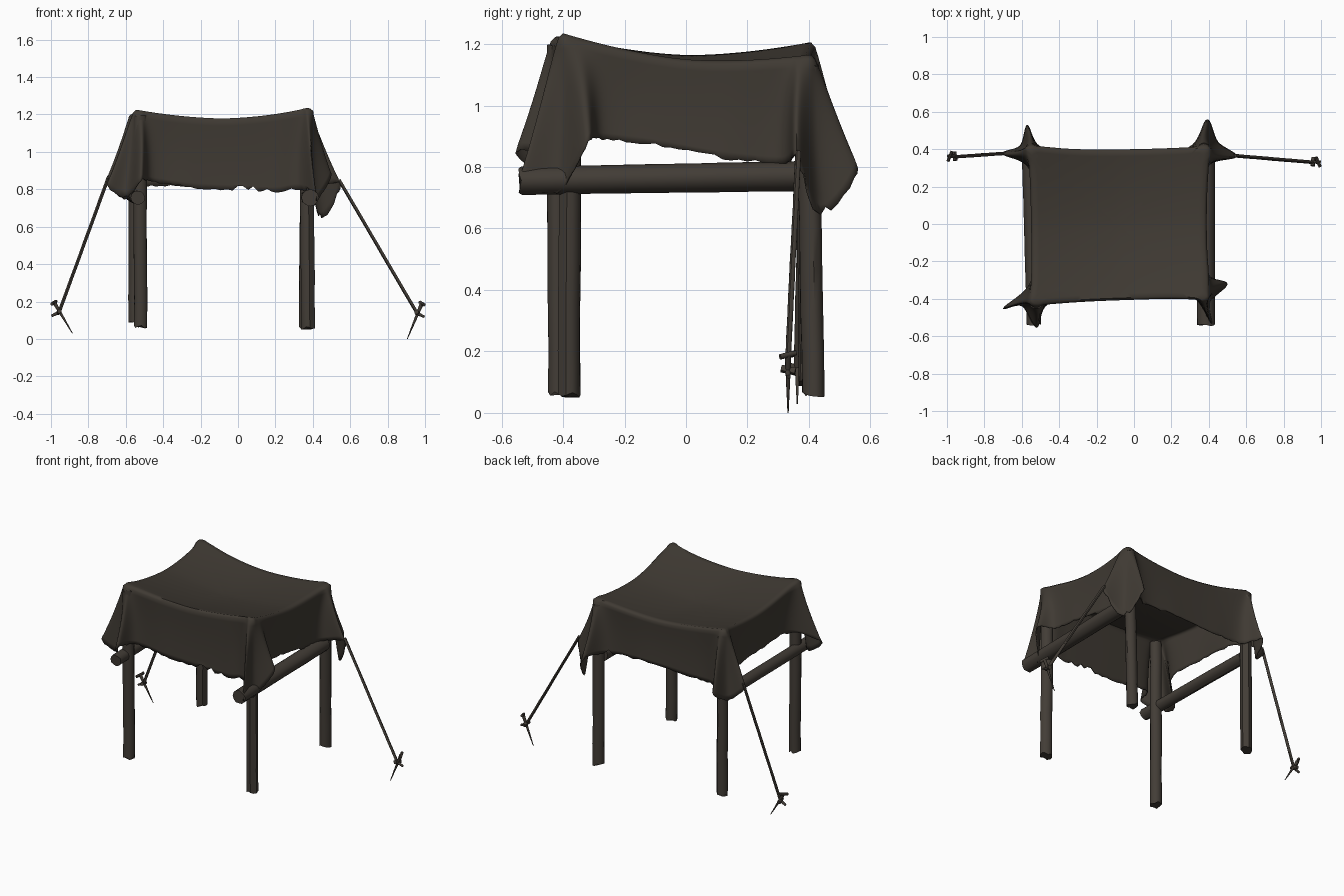
import bpy, bmesh, math, random
from mathutils import Vector

if "Cube" in bpy.data.objects:
    bpy.data.objects.remove(bpy.data.objects["Cube"])

random.seed(4)


def material(name, rgb):
    m = bpy.data.materials.new(name)
    m.diffuse_color = (*rgb, 1)
    m.use_nodes = True
    m.node_tree.nodes["Principled BSDF"].inputs["Base Color"].default_value = m.diffuse_color
    return m


CLOTH = material("dark brown cloth", (0.050, 0.042, 0.033))
WOOD = material("dark brown wood", (0.055, 0.046, 0.037))


def finish(name, bm, mat, angle=45):
    bmesh.ops.recalc_face_normals(bm, faces=bm.faces)
    me = bpy.data.meshes.new(name)
    bm.to_mesh(me)
    bm.free()
    ob = bpy.data.objects.new(name, me)
    bpy.context.collection.objects.link(ob)
    me.materials.append(mat)
    bpy.ops.object.select_all(action='DESELECT')
    ob.select_set(True)
    bpy.context.view_layer.objects.active = ob
    bpy.ops.object.shade_smooth_by_angle(angle=math.radians(angle))
    return ob


def rod(name, a, b, r0, r1=None, sides=10, rows=8, rough=0.0, ragged=0.0, mat=WOOD):
    """Log, rope or spike from a to b with optional roughness and ragged ends."""
    a, b = Vector(a), Vector(b)
    r1 = r0 if r1 is None else r1
    d = (b - a).normalized()
    side = d.cross(Vector((0.3, 1, 0.2))).normalized()
    other = d.cross(side)
    shape = [1 + random.uniform(-1, 1) * rough for _ in range(sides)]
    bm = bmesh.new()
    rings = []
    for i in range(rows + 1):
        t = i / rows
        r = r0 + (r1 - r0) * t
        off = Vector((random.uniform(-1, 1), random.uniform(-1, 1), 0)) * rough * r * 0.5
        ring = []
        for k in range(sides):
            w = 2 * math.pi * k / sides
            q = r * shape[k] * (1 + random.uniform(-1, 1) * rough * 0.3)
            p = a.lerp(b, t) + off + (side * math.cos(w) + other * math.sin(w)) * q
            if i in (0, rows):
                p += d * random.uniform(-1, 1) * ragged
            ring.append(bm.verts.new(p))
        rings.append(ring)
    for lo, hi in zip(rings, rings[1:]):
        for k in range(sides):
            n = (k + 1) % sides
            bm.faces.new((lo[k], lo[n], hi[n], hi[k]))
    bm.faces.new(rings[0])
    bm.faces.new(rings[-1])
    return finish(name, bm, mat)


# Posts
for name, a, b in (
        ("front_left_post", (-0.522, -0.415, 0.065), (-0.525, -0.42, 1.19)),
        ("front_right_post", (0.375, -0.38, 0.06), (0.365, -0.375, 1.20)),
        ("back_right_post", (0.362, 0.415, 0.06), (0.37, 0.395, 1.13)),
        ("back_left_post", (-0.55, 0.40, 0.095), (-0.55, 0.395, 1.16))):
    rod(name, a, b, 0.036, rough=0.07, ragged=0.01, sides=12)

# Side rails
rod("right_rail", (0.385, -0.54, 0.755), (0.382, 0.36, 0.77), 0.046, 0.049, rough=0.05, ragged=0.006, sides=12)
rod("left_rail", (-0.535, -0.54, 0.755), (-0.56, 0.36, 0.765), 0.038, rough=0.05, ragged=0.006, sides=12)


# Cloth height over the four posts, sagging between them
def top_z(x, y):
    u = max(-1, min(1, (x + 0.085) / 0.455))
    v = max(-1, min(1, y / 0.40))
    s, t = (u + 1) / 2, (v + 1) / 2
    front = 1.225 * (1 - s) + 1.235 * s
    back = 1.205 * (1 - s) + 1.165 * s
    return front * (1 - t) + back * t - 0.05 * (2 - abs(u) ** 1.7 - abs(v) ** 1.7)


# Hem points on the sides; corners hold rim x, y then hem x, y, z (ear, fold, ear)
sides_hem = [
    [(-0.46, -0.43, 0.84), (-0.25, -0.415, 0.81), (0, -0.405, 0.795), (0.2, -0.40, 0.785), (0.33, -0.405, 0.80)],
    [(0.40, -0.27, 0.89), (0.39, -0.1, 0.87), (0.39, 0.12, 0.83), (0.40, 0.31, 0.81)],
    [(0.29, 0.41, 0.82), (0, 0.40, 0.83), (-0.3, 0.40, 0.82), (-0.5, 0.415, 0.82)],
    [(-0.56, 0.29, 0.88), (-0.55, 0, 0.91), (-0.55, -0.3, 0.91)]]
corners = [
    [(0.37, -0.415, 0.42, -0.545, 0.75), (0.40, -0.40, 0.41, -0.42, 0.72), (0.40, -0.36, 0.50, -0.32, 0.88)],
    [(0.41, 0.37, 0.55, 0.36, 0.83), (0.405, 0.41, 0.45, 0.44, 0.64), (0.37, 0.42, 0.39, 0.56, 0.80)],
    [(-0.55, 0.42, -0.57, 0.53, 0.82), (-0.58, 0.41, -0.61, 0.42, 0.75), (-0.58, 0.38, -0.705, 0.375, 0.85)],
    [(-0.56, -0.40, -0.70, -0.45, 0.83), (-0.555, -0.43, -0.60, -0.44, 0.76), (-0.52, -0.44, -0.52, -0.555, 0.85)]]
ctrl = []
for s, c in zip(sides_hem, corners):
    ctrl += [(x, y, x, y, z) for x, y, z in s] + c


def spline(t):
    i, f = int(t), t - int(t)
    p = [ctrl[(i + k) % len(ctrl)] for k in (-1, 0, 1, 2)]
    return [0.5 * (2 * b + (c - a) * f + (2 * a - 5 * b + 4 * c - d) * f * f
                   + (3 * b - a - 3 * c + d) * f ** 3) for a, b, c, d in zip(*p)]


# Draped cloth: rings across the top, then rows down to a torn hem
SUB, ROWS = 8, 14
loop = [spline(i / SUB) for i in range(len(ctrl) * SUB)]
tear = [random.uniform(-0.007, 0.007) + (random.random() < 0.06) * 0.022 for _ in loop]
cx, cy = -0.085, -0.005
bm = bmesh.new()
rings = []
for k in (0.1, 0.25, 0.4, 0.55, 0.7, 0.82, 0.91, 0.97, 1.0):
    ring = []
    for rx, ry, *_ in loop:
        x, y = cx + (rx - cx) * k, cy + (ry - cy) * k
        ring.append(bm.verts.new((x, y, top_z(x, y) - (0.014 if k == 1 else 0))))
    rings.append(ring)
for j in range(1, ROWS + 1):
    t = j / ROWS
    ring = []
    for n, (rx, ry, hx, hy, hz) in enumerate(loop):
        z0 = top_z(rx, ry) - 0.014
        h = t ** 0.92
        pull = 1 - 0.012 * math.sin(math.pi * t)
        x = cx + (rx + (hx - rx) * h - cx) * pull
        y = cy + (ry + (hy - ry) * h - cy) * pull
        z = z0 + (hz - z0) * t + (tear[n] if j == ROWS else 0)
        ring.append(bm.verts.new((x, y, z)))
    rings.append(ring)
N = len(loop)
for a, b in zip(rings, rings[1:]):
    for i in range(N):
        n = (i + 1) % N
        bm.faces.new((a[i], a[n], b[n], b[i]))
mid = bm.verts.new((cx, cy, top_z(cx, cy)))
for i in range(N):
    bm.faces.new((mid, rings[0][i], rings[0][(i + 1) % N]))
cloth = finish("canopy_cloth", bm, CLOTH, 60)
thick = cloth.modifiers.new("thickness", 'SOLIDIFY')
thick.thickness = 0.005

# Guy ropes with pegs, knots and crossbar heads
for side, top, knot, head, tip in (
        ("left", (-0.69, 0.378, 0.87), (-0.955, 0.36, 0.145), (-0.983, 0.362, 0.195), (-0.885, 0.362, 0.03)),
        ("right", (0.54, 0.365, 0.85), (0.955, 0.33, 0.14), (0.983, 0.332, 0.19), (0.905, 0.332, 0.0))):
    sx = -1 if side == "left" else 1
    rod(side + "_rope", top, knot, 0.0095, sides=8, rows=12, rough=0.12)
    rod(side + "_peg", head, tip, 0.011, 0.002, sides=8, rows=4)
    hx, hy, hz = head
    rod(side + "_peg_head", (hx + sx * 0.012, hy - 0.026, hz - 0.008),
        (hx - sx * 0.010, hy + 0.026, hz + 0.006), 0.009, sides=8, rows=2)
    kx, ky, kz = knot
    rod(side + "_peg_hook", (kx - sx * 0.005, ky, kz), (kx + sx * 0.042, ky + 0.004, kz - 0.022), 0.010, 0.007, sides=8, rows=2)
    rod(side + "_knot_end", (kx, ky - 0.02, kz + 0.004), (kx + sx * 0.006, ky + 0.026, kz - 0.006), 0.013, sides=8, rows=3, rough=0.1)
